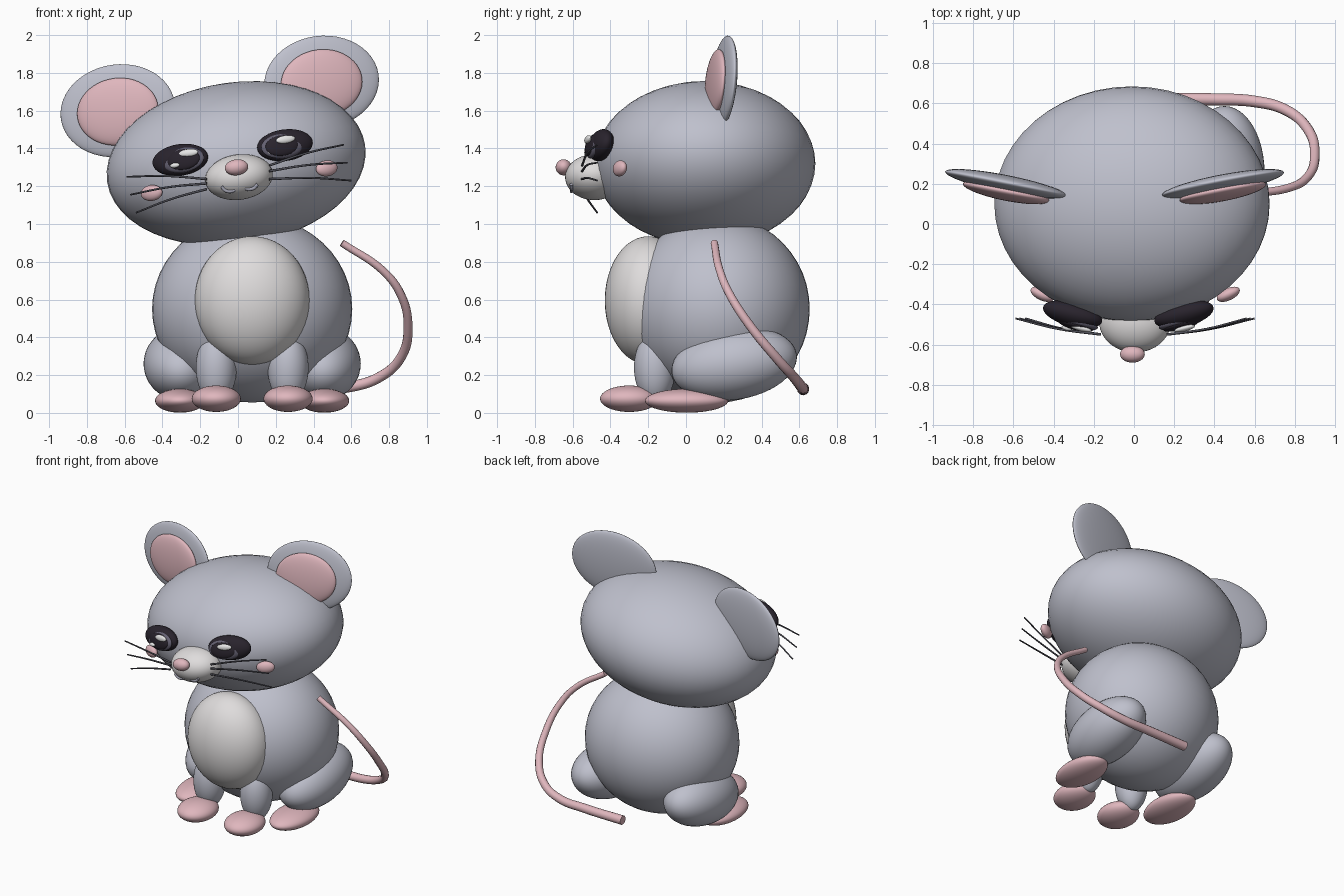
import bpy
from math import radians, sin, cos
from mathutils import Matrix, Vector

if "Cube" in bpy.data.objects:
    bpy.data.objects.remove(bpy.data.objects["Cube"])


def material(name, r, g, b):
    m = bpy.data.materials.new(name)
    m.use_nodes = True
    m.diffuse_color = (r, g, b, 1)
    bsdf = next(n for n in m.node_tree.nodes if n.type == 'BSDF_PRINCIPLED')
    bsdf.inputs["Base Color"].default_value = (r, g, b, 1)
    return m


FUR = material("grey fur", .52, .53, .61)
CREAM = material("pale belly", .74, .72, .72)
PINK = material("pink skin", .74, .47, .51)
DARK = material("eye black", .022, .017, .026)
IRIS = material("iris grey", .13, .12, .17)
SHINE = material("eye shine", .8, .8, .8)
WIRE = material("whisker grey", .08, .08, .1)
LIP = material("mouth grey", .35, .35, .42)


def ball(name, loc, size, mat, rot=Matrix()):
    """Smooth ellipsoid with the given half sizes."""
    bpy.ops.mesh.primitive_uv_sphere_add(segments=48, ring_count=24, radius=1)
    o = bpy.context.object
    o.name = name
    o.matrix_world = Matrix.Translation(loc) @ rot @ Matrix.Diagonal((*size, 1))
    o.data.materials.append(mat)
    bpy.ops.object.shade_smooth()
    return o


def tube(name, points, radius, mat, taper=1.0):
    """Round tube through the points, narrowing to taper at the end."""
    cu = bpy.data.curves.new(name, 'CURVE')
    cu.dimensions = '3D'
    cu.bevel_depth = radius
    cu.bevel_resolution = 4
    cu.use_fill_caps = True
    sp = cu.splines.new('BEZIER')
    sp.bezier_points.add(len(points) - 1)
    for i, (bp, p) in enumerate(zip(sp.bezier_points, points)):
        bp.co = p
        bp.handle_left_type = bp.handle_right_type = 'AUTO'
        bp.radius = 1 + (taper - 1) * i / (len(points) - 1)
    cu.materials.append(mat)
    o = bpy.data.objects.new(name, cu)
    bpy.context.collection.objects.link(o)
    return o


SIDES = (("left", 1), ("right", -1))
MID = .075                      # body centre line
TILT, LEAN = radians(8), radians(13)


def on_head(u, y, w):
    """Point in the tilted head frame: u sideways, w upwards."""
    return Vector((-.015 + u * cos(TILT) - w * sin(LEAN), y,
                   1.32 + u * sin(TILT) + w * cos(LEAN)))


def head_rot(yaw=0, pitch=0):
    return (Matrix.Rotation(-TILT, 4, 'Y') @ Matrix.Rotation(radians(yaw), 4, 'Z')
            @ Matrix.Rotation(radians(pitch), 4, 'X'))


# Body
ball("body", (MID, .17, .55), (.53, .485, .495), FUR)
ball("belly", (MID, -.2, .595), (.305, .23, .34), CREAM)

# Legs and feet
for side, s in SIDES:
    ball(side + "_thigh", (MID + s * .375, .255, .26), (.2, .335, .19), FUR,
         Matrix.Rotation(radians(9), 4, 'X'))
    ball(side + "_front_leg", (MID + s * .19, -.165, .24), (.108, .11, .19), FUR)
    ball(side + "_front_foot", (MID + s * .19, -.3, .075), (.13, .155, .07), PINK)
    ball(side + "_back_foot", (MID + s * .382, .003, .064), (.132, .22, .063), PINK)

# Tail
tube("tail", [(.08, .62, .125), (.4, .62, .13), (.6, .61, .14), (.75, .57, .19),
              (.86, .48, .29), (.9, .34, .46), (.86, .23, .63), (.77, .18, .75),
              (.55, .15, .9)], .032, PINK, .6)

# Head
ball("head", (-.01, .1, 1.32), (.69, .585, .43), FUR, head_rot())

# Ears, eyes and cheeks
for side, s in SIDES:
    turn = head_rot(s * 11, -3)
    ear = on_head(s * .545, .2, .365)
    ball(side + "_ear", ear, (.31, .043, .245), FUR, turn)
    ball(side + "_inner_ear", ear + Vector((0, -.042, -.005)), (.22, .042, .178),
         PINK, turn)

    turn = head_rot(s * 14, -10)
    ball(side + "_eye", on_head(s * .28, -.45, .06), (.152, .06, .084), DARK, turn)
    ball(side + "_iris", on_head(s * .268, -.488, .058), (.118, .03, .067), IRIS, turn)
    ball(side + "_pupil", on_head(s * .264, -.506, .06), (.09, .02, .055), DARK, turn)
    ball(side + "_eye_shine", on_head(s * .26 + .03, -.52, .09), (.053, .014, .021),
         SHINE, turn)
    ball(side + "_eye_glint", on_head(s * .26 - .055, -.518, .035), (.026, .012, .013),
         SHINE, turn)

    ball(side + "_cheek", on_head(s * .468, -.35, -.093), (.062, .03, .042), PINK,
         head_rot(s * 25))

# Muzzle and nose
ball("muzzle", (.005, -.485, 1.248), (.18, .155, .12), CREAM, head_rot())
ball("nose", (-.008, -.648, 1.3), (.062, .042, .042), PINK, head_rot())

# Mouth
for side, s in SIDES:
    c = Vector((.008 + s * .053, -.612, 1.19 + s * .006))
    tube(side + "_smile", [c + Vector((-.042, .005, .014)), c + Vector((-.02, .006, -.008)),
                           c + Vector((.02, .006, -.008)), c + Vector((.042, .005, .014))],
         .009, LIP)

# Whiskers: root height, tip sideways, tip height
WHISKERS = {
    "left": (1, ((1.31, .56, 1.42), (1.28, .58, 1.325), (1.238, .6, 1.23))),
    "right": (-1, ((1.238, .59, 1.25), (1.215, .57, 1.155), (1.185, .54, 1.06))),
}
for side, (s, rows) in WHISKERS.items():
    for i, (z0, x1, z1) in enumerate(rows):
        root, tip = Vector((s * .165, -.55, z0)), Vector((s * x1, -.47, z1))
        mid = (root + tip) / 2 + Vector((0, -.012, .01))
        tube(f"{side}_whisker_{i + 1}", [root, mid, tip], .0065, WIRE, .7)
